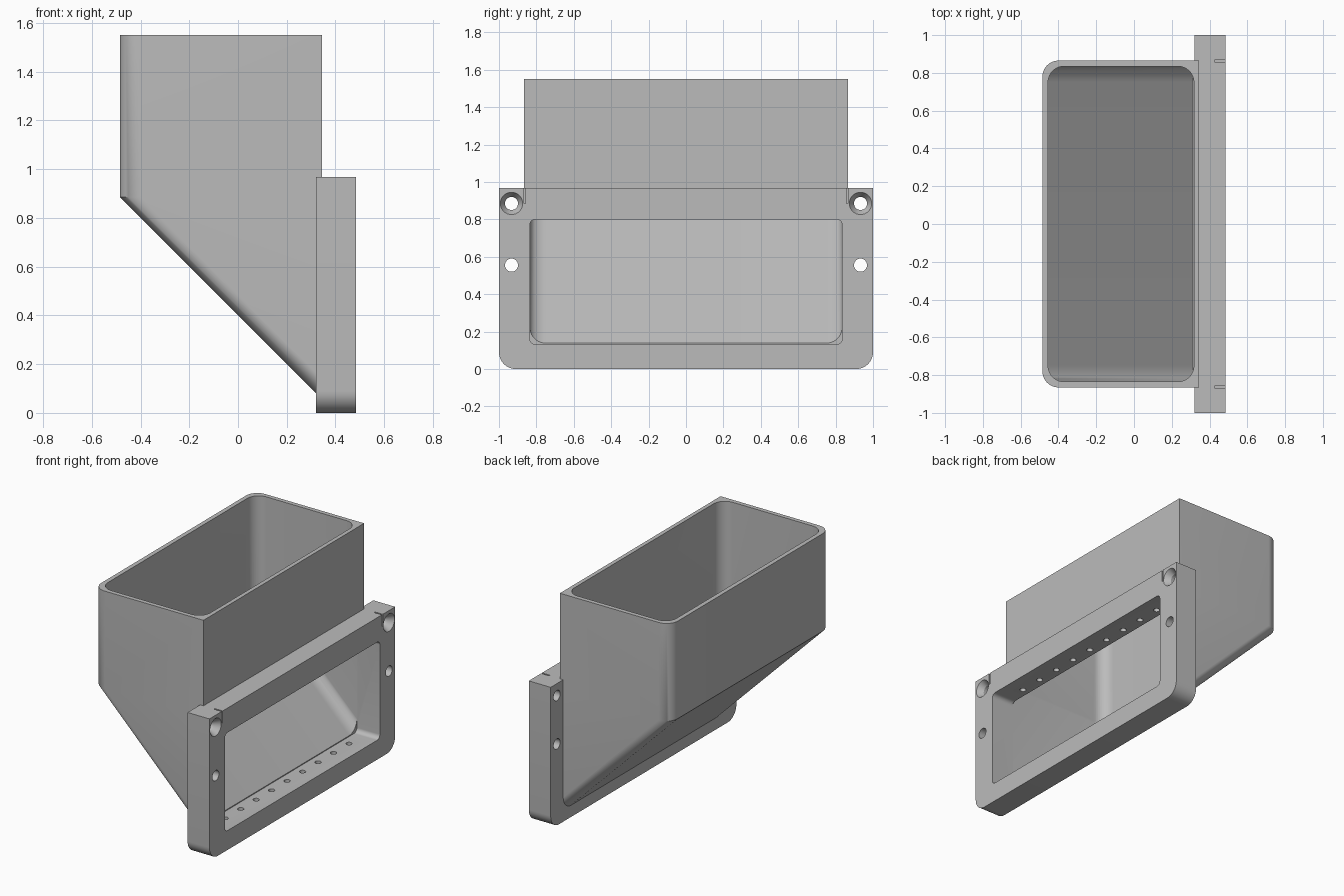
import bpy, bmesh
from math import pi, sin, cos, radians
from mathutils import Matrix, Vector

if "Cube" in bpy.data.objects:
    bpy.data.objects.remove(bpy.data.objects["Cube"])

grey = bpy.data.materials.new("plain grey")
grey.use_nodes = True
grey.diffuse_color = (0.5, 0.5, 0.5, 1)
grey.node_tree.nodes["Principled BSDF"].inputs["Base Color"].default_value = (0.5, 0.5, 0.5, 1)


def rounded(u0, u1, v0, v1, r_right_low, r_right_high, r_left_high, r_left_low):
    """Counter-clockwise rectangle outline with a radius per corner."""
    pts = []
    corners = [(u1, v0, -1, 1, r_right_low), (u1, v1, -1, -1, r_right_high),
               (u0, v1, 1, -1, r_left_high), (u0, v0, 1, 1, r_left_low)]
    for i, (u, v, su, sv, r) in enumerate(corners):
        steps = 10 if r else 0
        for k in range(steps + 1):
            a = -pi / 2 + i * pi / 2 + (k / steps * pi / 2 if steps else 0)
            pts.append((u + su * r + r * cos(a), v + sv * r + r * sin(a)))
    return pts


def finish(name, bm):
    bmesh.ops.remove_doubles(bm, verts=bm.verts, dist=1e-5)
    bmesh.ops.recalc_face_normals(bm, faces=bm.faces)
    mesh = bpy.data.meshes.new(name)
    bm.to_mesh(mesh)
    bm.free()
    mesh.materials.append(grey)
    ob = bpy.data.objects.new(name, mesh)
    bpy.context.collection.objects.link(ob)
    return ob


def prism(name, outline, a, b, axis):
    """Extrude an outline along z (outline in x, y) or x (outline in y, z)."""
    bm = bmesh.new()
    place = (lambda p, h: (p[0], p[1], h)) if axis == "z" else (lambda p, h: (h, p[0], p[1]))
    face = bm.faces.new([bm.verts.new(place(p, a)) for p in outline])
    new = bmesh.ops.extrude_face_region(bm, geom=[face])["geom"]
    shift = Vector(place((0, 0), b - a))
    bmesh.ops.translate(bm, vec=shift, verts=[g for g in new if isinstance(g, bmesh.types.BMVert)])
    return finish(name, bm)


def chute(name, back, front, half, r, knee, top):
    """Upright section that slides forward at 45 degrees below the knee."""
    bm = bmesh.new()
    line = rounded(back, front, -half, half, 0, 0, r, r)
    line = line[1:] + line[:1]          # from the +y front corner round to the -y one
    heights = [lambda x: top, lambda x: knee]
    rings = [[bm.verts.new((x, y, h(x))) for x, y in line] for h in heights]
    low = [rings[1][0]]
    low += [bm.verts.new((front, y, knee - (front - x))) for x, y in line[1:-1]]
    low.append(rings[1][-1])
    rings.append(low)
    for upper, lower in zip(rings, rings[1:]):
        for i in range(len(line) - 1):
            quad = [upper[i], upper[i + 1], lower[i + 1], lower[i]]
            bm.faces.new(list(dict.fromkeys(quad)))
    bm.faces.new(rings[0])
    bm.faces.new([rings[0][0]] + low + [rings[0][-1]])
    return finish(name, bm)


def cones(name, centres, r1, r2, depth, turn):
    bm = bmesh.new()
    for c in centres:
        bmesh.ops.create_cone(bm, cap_ends=True, segments=32, radius1=r1, radius2=r2,
                              depth=depth, matrix=Matrix.Translation(c) @ turn)
    return finish(name, bm)


def combine(target, tool, operation):
    mod = target.modifiers.new(tool.name, "BOOLEAN")
    mod.operation, mod.solver, mod.object = operation, "EXACT", tool
    bpy.context.view_layer.objects.active = target
    bpy.ops.object.modifier_apply(modifier=mod.name)
    bpy.data.objects.remove(tool)


# Hopper shell joined to the mounting flange
hopper = chute("hopper_with_flange", -0.485, 0.345, 0.865, 0.085, 0.885, 1.55)
flange = prism("flange", rounded(-1, 1, 0, 0.967, 0.09, 0, 0, 0.09), 0.32, 0.485, "x")
combine(hopper, flange, "UNION")

# Hollow inside: sloping lower channel, then the rounded upper well
combine(hopper, chute("channel", -0.455, 0.317, 0.835, 0.085, 0.905, 0.92), "DIFFERENCE")
well = rounded(-0.455, 0.317, -0.835, 0.835, 0.085, 0.085, 0.085, 0.085)
combine(hopper, prism("well", well, 0.905, 1.7, "z"), "DIFFERENCE")

# Outlet window through the flange
window = rounded(-0.835, 0.835, 0.132, 0.8, 0.03, 0.03, 0.03, 0.03)
combine(hopper, prism("window", window, 0.312, 0.6, "x"), "DIFFERENCE")

# Screw holes, the upper pair countersunk
along_x = Matrix.Rotation(pi / 2, 4, "Y")
sides = (-1, 1)
holes = [(0.4, s * 0.933, z) for s in sides for z in (0.555, 0.885)]
combine(hopper, cones("screw_holes", holes, 0.035, 0.035, 0.5, along_x), "DIFFERENCE")
sinks = [(0.47, s * 0.933, 0.885) for s in sides]
combine(hopper, cones("countersinks", sinks, 0.035, 0.066, 0.05, along_x), "DIFFERENCE")

# Rows of small blind holes in the window sill and lintel
pins = [(0.37, i / 6, z) for i in range(-4, 5) for z in (0.132, 0.8)]
combine(hopper, cones("pin_holes", pins, 0.02, 0.02, 0.12, Matrix()), "DIFFERENCE")

# Narrow slits in the top corners of the flange
for s in sides:
    y = s * 0.862
    slit = rounded(y - 0.005, y + 0.005, 0.885, 1.1, 0, 0, 0, 0)
    combine(hopper, prism("slit", slit, 0.425, 0.6, "x"), "DIFFERENCE")

bpy.ops.object.select_all(action="DESELECT")
hopper.select_set(True)
bpy.context.view_layer.objects.active = hopper
bpy.ops.object.shade_smooth_by_angle(angle=radians(30))
